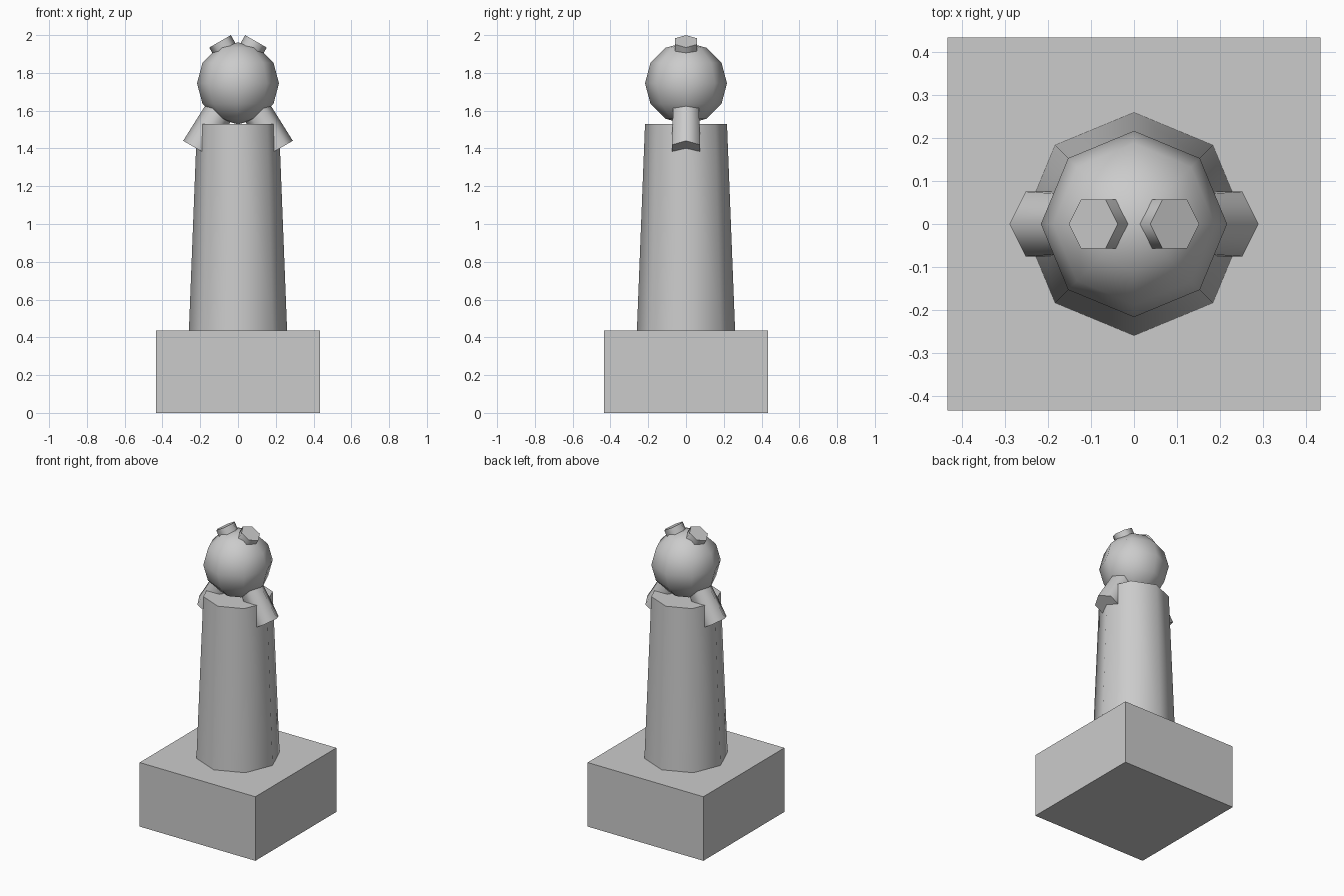
import bpy, bmesh
from math import radians, pi, atan2
from mathutils import Matrix, Vector

if "Cube" in bpy.data.objects:
    bpy.data.objects.remove(bpy.data.objects["Cube"])


def finish(name, bm, smooth=True):
    bmesh.ops.recalc_face_normals(bm, faces=bm.faces)
    mesh = bpy.data.meshes.new(name)
    bm.to_mesh(mesh)
    bm.free()
    obj = bpy.data.objects.new(name, mesh)
    bpy.context.collection.objects.link(obj)
    if smooth:
        bpy.ops.object.select_all(action='DESELECT')
        obj.select_set(True)
        bpy.context.view_layer.objects.active = obj
        bpy.ops.object.shade_smooth_by_angle(angle=radians(65))
    return obj


def cone(name, start, end, r1, r2, sides):
    """Capped tapered prism between two points in the xz plane, a corner facing x."""
    a, b = Vector(start), Vector(end)
    d = b - a
    mat = (Matrix.Translation((a + b) / 2)
           @ Matrix.Rotation(atan2(d.x, d.z), 4, 'Y')
           @ Matrix.Rotation(pi / 2, 4, 'Z'))
    bm = bmesh.new()
    bmesh.ops.create_cone(bm, cap_ends=True, segments=sides, radius1=r1,
                          radius2=r2, depth=d.length, matrix=mat)
    return finish(name, bm)


# Square base
bm = bmesh.new()
bmesh.ops.create_cube(bm, size=1, matrix=Matrix.Translation((0, 0, 0.2175))
                      @ Matrix.Diagonal((0.87, 0.87, 0.435, 1)))
finish("base", bm, smooth=False)

# Tapered eight-sided body
cone("body", (0, 0, 0.435), (0, 0, 1.53), 0.26, 0.217, 8)

# Round head
bm = bmesh.new()
bmesh.ops.create_uvsphere(bm, u_segments=8, v_segments=6, radius=0.217,
                          matrix=Matrix.Translation((0, 0, 1.745)))
finish("head", bm)

# Mirrored arms and ears
for side, s in (("left", -1), ("right", 1)):
    cone(f"{side}_arm", (s * 0.215, 0, 1.397), (s * 0.065, 0, 1.657), 0.087, 0.076, 6)
    cone(f"{side}_ear", (s * 0.045, 0, 1.88), (s * 0.095, 0, 1.967), 0.066, 0.066, 6)
